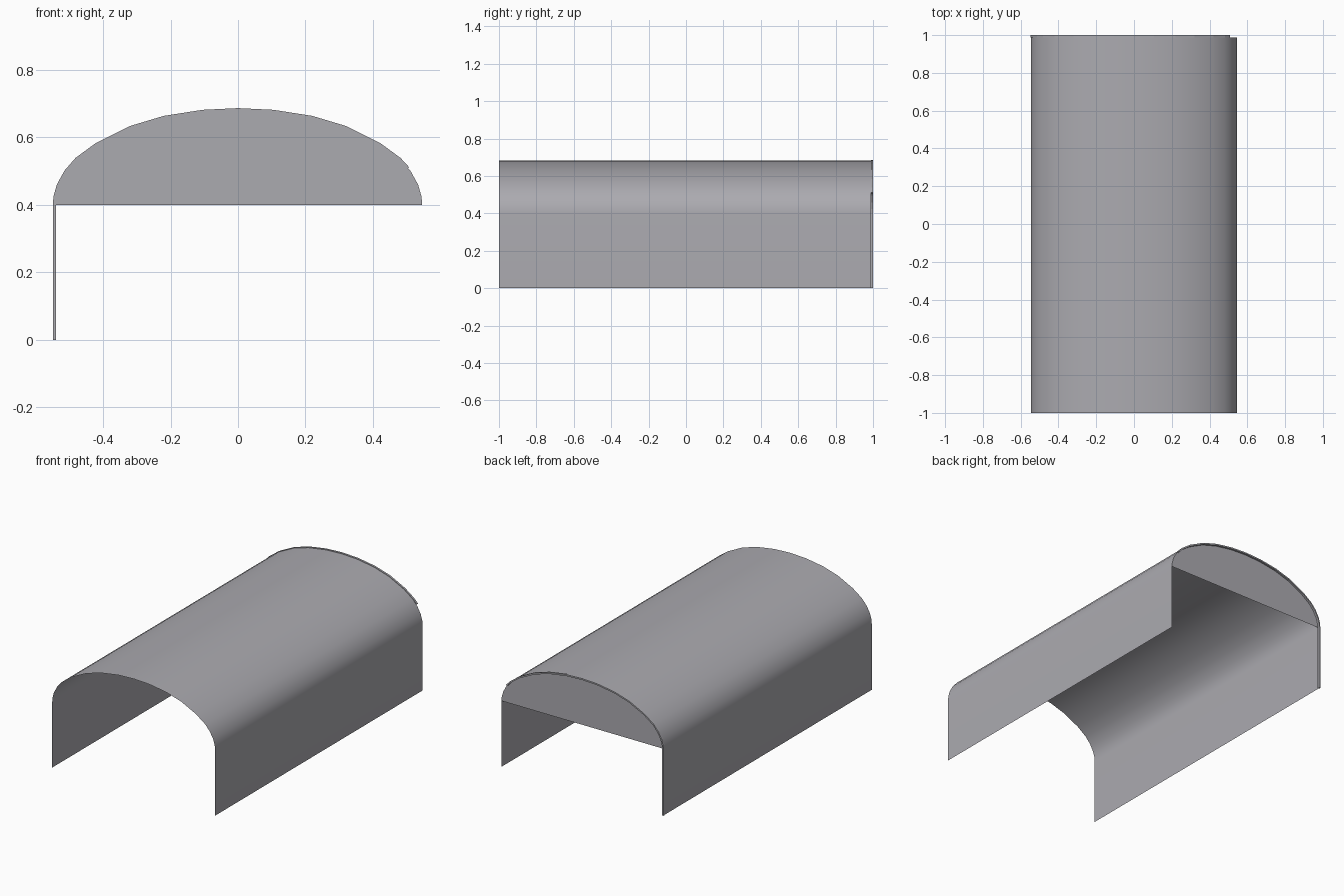
import bpy
import math
from mathutils import Vector

if "Cube" in bpy.data.objects:
    bpy.data.objects.remove(bpy.data.objects["Cube"])

W, SPRING = 0.546, 0.40
FRONT, BACK = -1.0, 0.988

grey = bpy.data.materials.new("warm grey sheet")
grey.diffuse_color = (0.41, 0.405, 0.435, 1.0)
grey.use_nodes = True
grey.node_tree.nodes["Principled BSDF"].inputs["Base Color"].default_value = grey.diffuse_color

# half arch from the crown down to the spring line, mirrored for the other side
half = [(0.105, 0.679), (0.22, 0.661), (0.32, 0.631), (0.42, 0.581), (0.48, 0.537),
        (0.512, 0.500), (0.534, 0.460), (0.544, 0.425), (W, SPRING)]
arch = [(-x, z) for x, z in reversed(half)] + [(0, 0.684)] + half
profile = [(-W, 0)] + arch + [(W, 0)]


def make(name, verts, faces, smooth=False):
    mesh = bpy.data.meshes.new(name)
    mesh.from_pydata(verts, [], faces)
    mesh.materials.append(grey)
    ob = bpy.data.objects.new(name, mesh)
    bpy.context.collection.objects.link(ob)
    if smooth:
        bpy.ops.object.select_all(action='DESELECT')
        ob.select_set(True)
        bpy.context.view_layer.objects.active = ob
        bpy.ops.object.shade_smooth_by_angle(angle=math.radians(30))
    return ob


# open vaulted sheet with straight side walls
n = len(profile)
verts = [(x, y, z) for y in (FRONT, BACK) for x, z in profile]
make("vault_shell", verts,
     [(i, i + 1, n + i + 1, n + i) for i in range(n - 1)], smooth=True)

# flat panel filling the back of the arch
make("back_panel", [(x, BACK, z) for x, z in arch],
     [tuple(range(len(arch)))])


# thin rim strip on the back edge: left wall and most of the arch
def offset_path(path, d):
    out = []
    for i, p in enumerate(path):
        a, b = Vector(path[max(i - 1, 0)]), Vector(path[min(i + 1, len(path) - 1)])
        t = (b - a).normalized()
        out.append(Vector(p) + Vector((-t.y, t.x)) * d)
    return out


path = [p for p in profile if p[0] < 0.50]
path.append((0.505, 0.51))
outer, inner = offset_path(path, 0.003), offset_path(path, -0.006)
m = len(path)
verts = [(p.x, y, p.y) for y in (BACK, 1.0) for row in (outer, inner) for p in row]
faces = []
for i in range(m - 1):
    for a, b in ((0, m), (m, 3 * m), (3 * m, 2 * m), (2 * m, 0)):
        faces.append((a + i, b + i, b + i + 1, a + i + 1))
faces += [(0, 2 * m, 3 * m, m), (m - 1, 2 * m - 1, 4 * m - 1, 3 * m - 1)]
make("back_rim", verts, faces)
